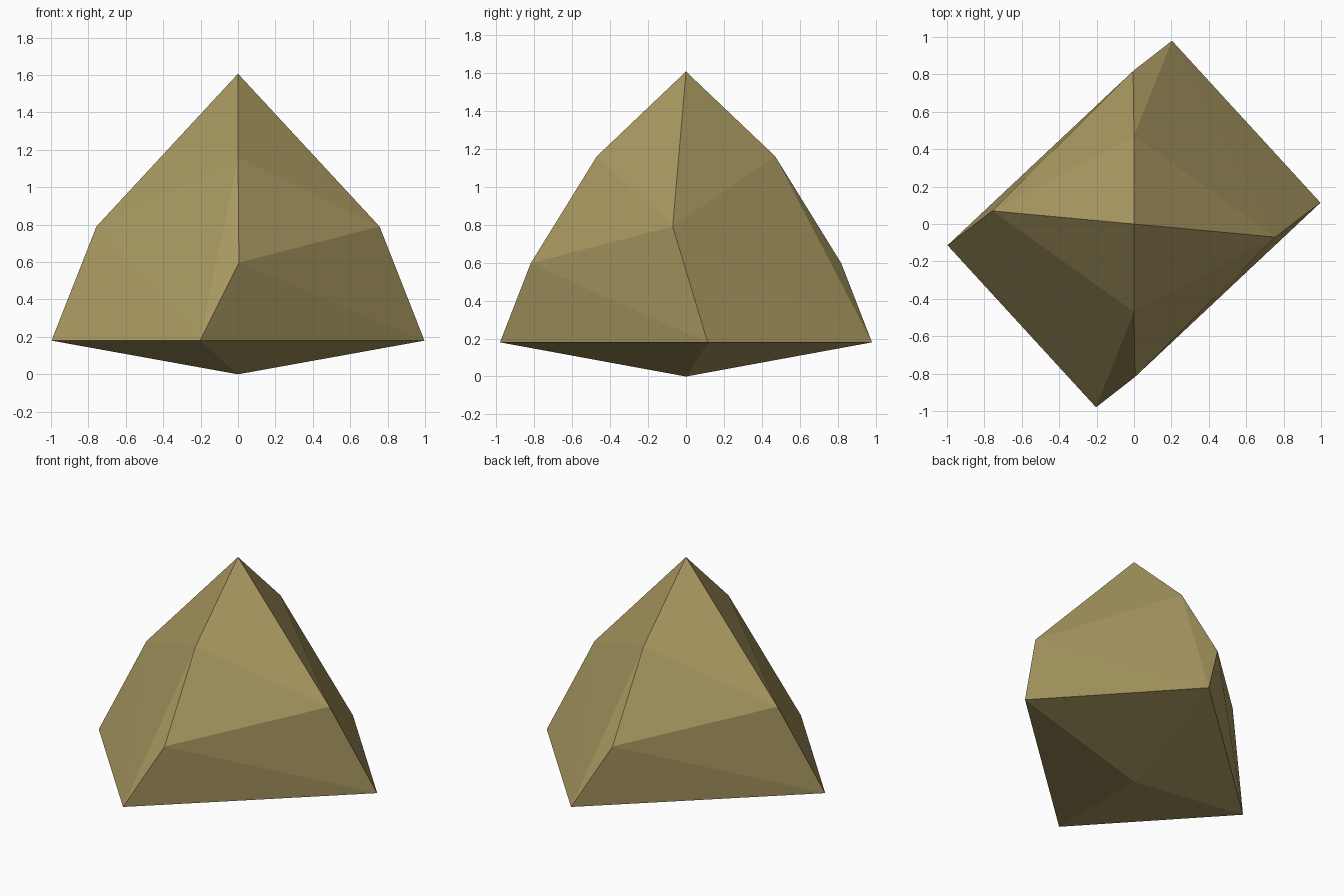
import bpy, bmesh

if "Cube" in bpy.data.objects:
    bpy.data.objects.remove(bpy.data.objects["Cube"])

# One flat stone colour
stone = bpy.data.materials.new("olive tan stone")
stone.diffuse_color = (0.40, 0.32, 0.12, 1)
stone.use_nodes = True
stone.node_tree.nodes["Principled BSDF"].inputs["Base Color"].default_value = stone.diffuse_color

bm = bmesh.new()
apex = bm.verts.new((0, 0, 1.607))
tip = bm.verts.new((0, 0, 0))

# Corner points of one half; the other half is the same turned 180 degrees about z
half = {
    "front": (-0.203, -0.98, 0.18),      # girdle corner
    "side": (0.997, 0.114, 0.18),        # girdle corner
    "shoulder": (0.757, -0.07, 0.79),    # side ridge
    "upper": (0.0, -0.47, 1.16),         # front ridge, upper
    "lower": (0.005, -0.818, 0.597),     # front ridge, lower
}
sides = [{k: bm.verts.new((s * x, s * y, z)) for k, (x, y, z) in half.items()}
         for s in (1, -1)]

for a, b in (sides, sides[::-1]):
    facets = [
        # Wide facets right of the front ridge
        (apex, a["upper"], a["shoulder"]),
        (a["upper"], a["lower"], a["shoulder"]),
        (a["lower"], a["side"], a["shoulder"]),
        (a["lower"], a["front"], a["side"]),
        # Facets left of the front ridge
        (apex, b["shoulder"], a["upper"]),
        (a["upper"], b["shoulder"], a["front"]),
        (b["shoulder"], b["side"], a["front"]),
        (a["upper"], a["front"], a["lower"]),
        # Shallow underside
        (tip, a["side"], a["front"]),
        (tip, a["front"], b["side"]),
    ]
    for f in facets:
        bm.faces.new(f)
bmesh.ops.recalc_face_normals(bm, faces=bm.faces)

mesh = bpy.data.meshes.new("faceted_stone")
bm.to_mesh(mesh)
bm.free()
mesh.materials.append(stone)
bpy.context.collection.objects.link(bpy.data.objects.new("faceted_stone", mesh))
